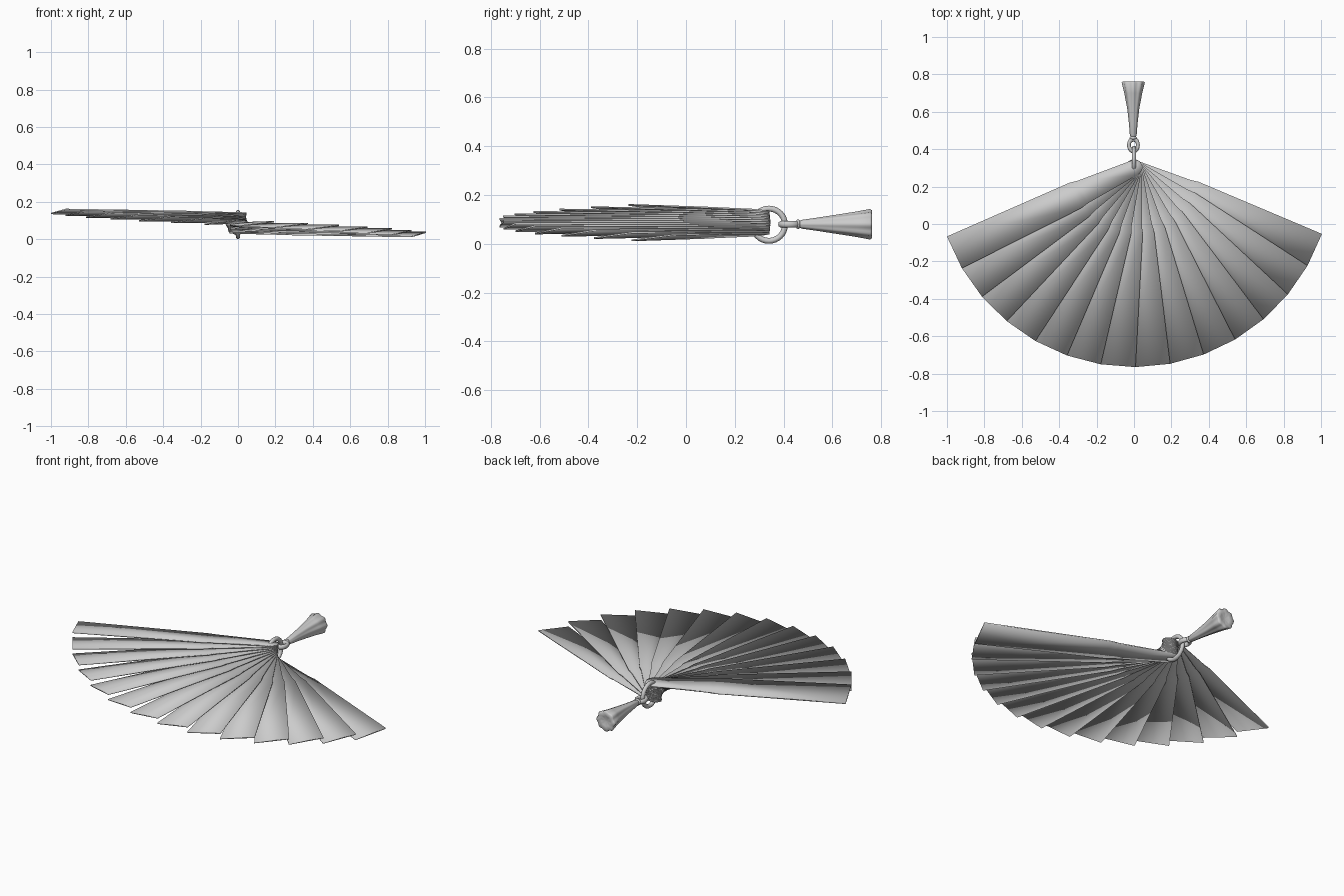
import bpy, bmesh
from math import sin, cos, pi, radians

if "Cube" in bpy.data.objects:
    bpy.data.objects.remove(bpy.data.objects["Cube"])

PIVOT_Y = 0.30
BLADES = 14
STEP = 10.03


def finish(name, bm, angle=180):
    bmesh.ops.recalc_face_normals(bm, faces=bm.faces)
    me = bpy.data.meshes.new(name)
    bm.to_mesh(me)
    bm.free()
    ob = bpy.data.objects.new(name, me)
    bpy.context.collection.objects.link(ob)
    bpy.ops.object.select_all(action='DESELECT')
    bpy.context.view_layer.objects.active = ob
    ob.select_set(True)
    if angle >= 180:
        bpy.ops.object.shade_smooth()
    else:
        bpy.ops.object.shade_smooth_by_angle(angle=radians(angle))
    return ob


def skin(bm, rows, closed=False):
    n = len(rows[0])
    for a, b in zip(rows, rows[1:]):
        for j in range(n if closed else n - 1):
            k = (j + 1) % n
            bm.faces.new((a[j], a[k], b[k], b[j]))


def torus(name, major, minor, place, n=32, m=10):
    bm = bmesh.new()
    rows = []
    for i in range(n):
        u = 2 * pi * i / n
        rows.append([bm.verts.new(place(
            (major + minor * cos(2 * pi * j / m)) * cos(u),
            (major + minor * cos(2 * pi * j / m)) * sin(u),
            minor * sin(2 * pi * j / m))) for j in range(m)])
    skin(bm, rows + rows[:1], True)
    return finish(name, bm)


# Blades: (distance from pivot, half width), rounded root and stepped leaf,
# smooth shaded over the thin rims
OUTLINE = [(-0.045, 0.008), (-0.038, 0.024), (-0.02, 0.037), (0, 0.042),
           (0.30, 0.066), (0.345, 0.075), (1.061, 0.094)]
HALF_THICK = 0.0035

for i in range(BLADES):
    a = radians(19.4 + STEP * (i + 0.5))
    f = i / (BLADES - 1) - 0.5
    bm = bmesh.new()
    layers = []
    for side in (1, -1):
        rows = []
        for r, hw in OUTLINE:
            row = []
            # the stack opens slightly away from the pivot
            zc = 0.0865 + f * (0.098 + 0.025 * r / 1.06)
            for t in (-1, 1):
                w = hw * t
                # each leaf leans over its neighbour
                row.append(bm.verts.new((r * cos(a) - w * sin(a),
                                         PIVOT_Y - r * sin(a) - w * cos(a),
                                         zc - 0.12 * w + side * HALF_THICK)))
            rows.append(row)
        skin(bm, rows)
        layers.append([q[0] for q in rows] + [q[1] for q in rows[::-1]])
    # rim joining the upper and lower skins
    skin(bm, layers, True)
    finish(f"blade_{i + 1:02d}", bm)

# Ring through the blade roots
torus("pivot_ring", 0.066, 0.012, lambda x, y, z: (z, 0.340 + x, 0.078 + y))

# Cord loop and knot
torus("cord_loop", 0.024, 0.010, lambda x, y, z: (x - 0.003, 0.422 + 1.3 * y, 0.08 + 1.4 * z))
torus("cord_knot", 0.012, 0.008, lambda x, y, z: (x - 0.004, 0.46 + z, 0.08 + y), 24, 8)

# Fluted tassel with a dished end: (y, x radius, z radius, flute depth)
PROFILE = [(0.455, 0.010, 0.010, 0), (0.475, 0.018, 0.018, 0.02),
           (0.54, 0.023, 0.027, 0.03), (0.62, 0.032, 0.039, 0.04),
           (0.70, 0.047, 0.051, 0.05), (0.755, 0.060, 0.061, 0.06),
           (0.763, 0.055, 0.055, 0.06), (0.757, 0.03, 0.03, 0.05),
           (0.752, 0.006, 0.006, 0)]
N = 48
bm = bmesh.new()
rows = []
for y, rx, rz, d in PROFILE:
    row = []
    for j in range(N):
        u = 2 * pi * j / N
        k = 1 + d * (cos(8 * u) - 0.5)
        row.append(bm.verts.new((-0.004 + rx * k * cos(u), y, 0.08 + rz * k * sin(u))))
    rows.append(row)
skin(bm, rows, True)
bm.faces.new(rows[0])
bm.faces.new(rows[-1])
finish("tassel", bm)
